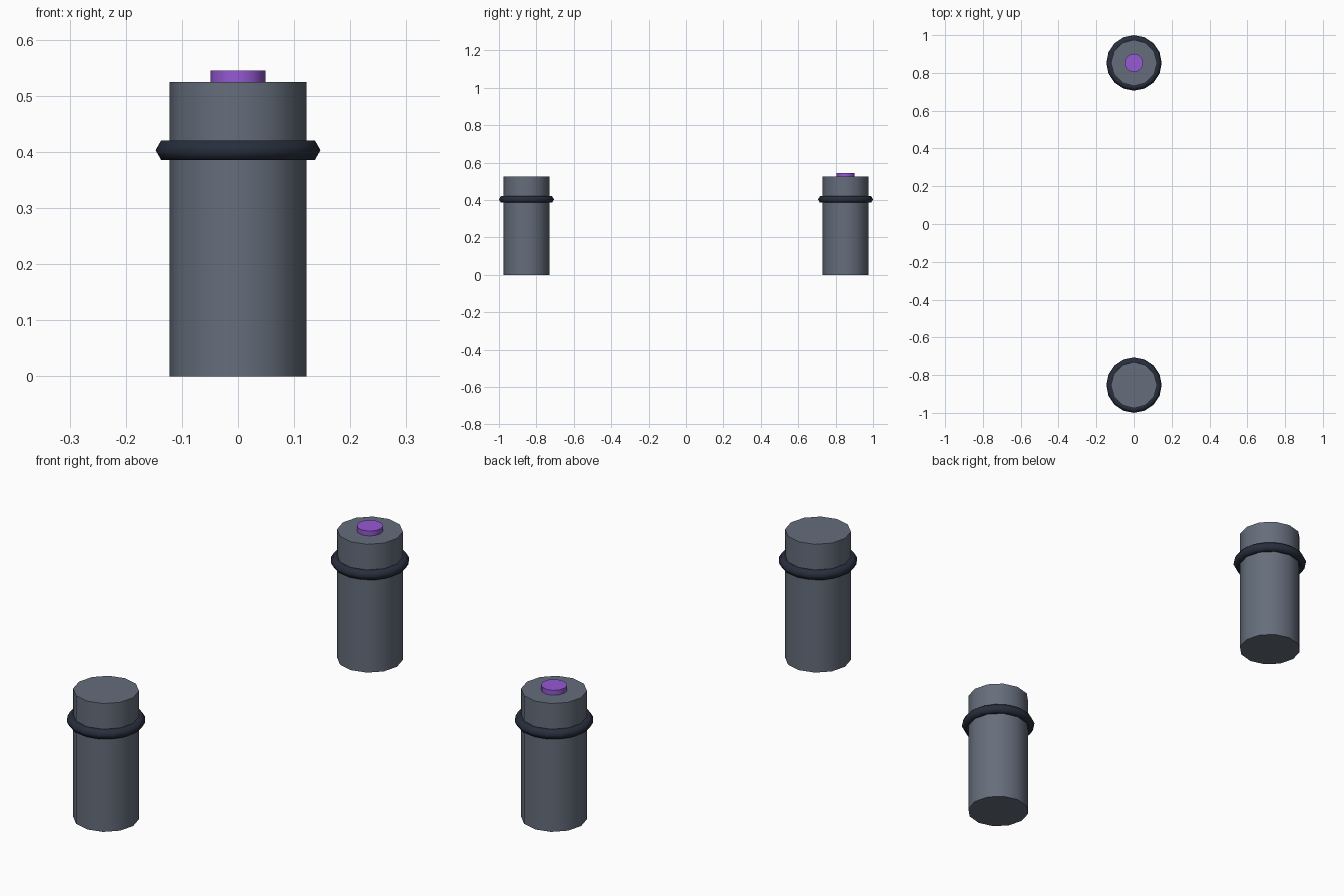
import bpy
import math

if "Cube" in bpy.data.objects:
    bpy.data.objects.remove(bpy.data.objects["Cube"])

POST_Y = 0.853
POST_HEIGHT = 0.525


def material(name, rgb):
    mat = bpy.data.materials.new(name)
    mat.diffuse_color = (*rgb, 1.0)
    mat.use_nodes = True
    mat.node_tree.nodes["Principled BSDF"].inputs["Base Color"].default_value = mat.diffuse_color
    return mat


slate = material("slate", (0.13, 0.155, 0.20))
dark = material("dark_rubber", (0.02, 0.027, 0.045))
purple = material("purple", (0.30, 0.10, 0.65))


def finish(name, mat, angle):
    obj = bpy.context.object
    obj.name = name
    obj.data.materials.append(mat)
    bpy.ops.object.shade_smooth_by_angle(angle=math.radians(angle))
    return obj


def cylinder(name, radius, z0, z1, y, mat):
    bpy.ops.mesh.primitive_cylinder_add(
        vertices=12, radius=radius, depth=z1 - z0, location=(0, y, (z0 + z1) / 2))
    return finish(name, mat, 40)


# Two matching posts, each with a collar ring
for side, y in (("front", -POST_Y), ("back", POST_Y)):
    cylinder(side + "_post", 0.1225, 0, POST_HEIGHT, y, slate)
    bpy.ops.mesh.primitive_torus_add(
        major_segments=16, minor_segments=6,
        major_radius=0.127, minor_radius=0.02, location=(0, y, 0.403))
    finish(side + "_collar", dark, 80)

# Purple button on the back post only
cylinder("back_button", 0.049, POST_HEIGHT - 0.02, 0.545, POST_Y, purple)
